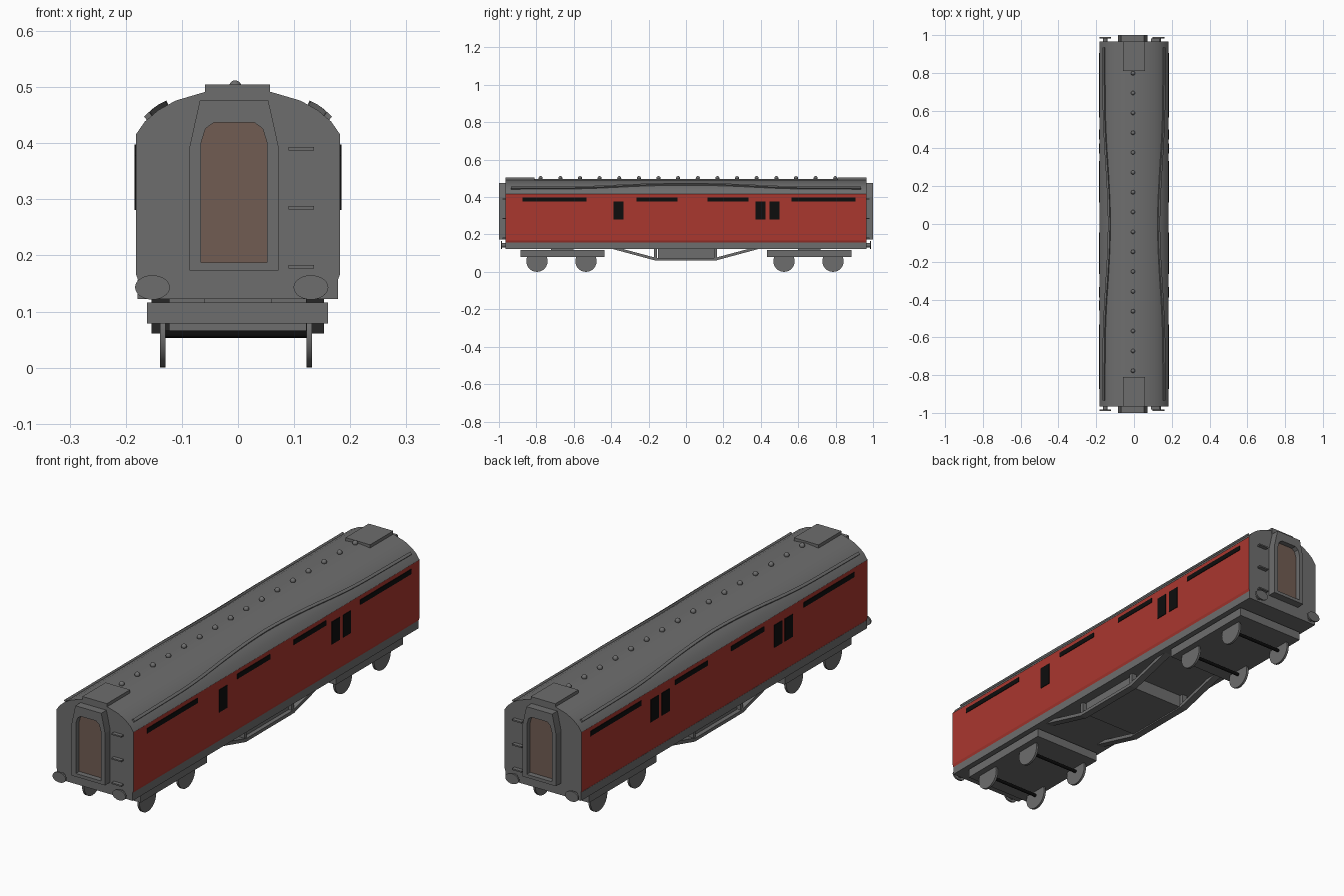
import bpy, bmesh, math
from mathutils import Vector, Matrix

if "Cube" in bpy.data.objects:
    bpy.data.objects.remove(bpy.data.objects["Cube"])


def material(name, rgb):
    m = bpy.data.materials.new(name)
    m.diffuse_color = (*rgb, 1)
    m.use_nodes = True
    m.node_tree.nodes["Principled BSDF"].inputs["Base Color"].default_value = m.diffuse_color
    return m


GREY = material("mid grey", (0.155, 0.155, 0.155))
RED = material("carriage red", (0.40, 0.038, 0.028))
BLACK = material("black", (0.004, 0.004, 0.004))
BROWN = material("door brown", (0.165, 0.108, 0.086))


def finish(name, bm, mat, smooth=False):
    bmesh.ops.recalc_face_normals(bm, faces=bm.faces)
    me = bpy.data.meshes.new(name)
    bm.to_mesh(me)
    bm.free()
    me.materials.append(mat)
    if smooth:
        for p in me.polygons:
            p.use_smooth = True
        me.set_sharp_from_angle(angle=math.radians(28))
    ob = bpy.data.objects.new(name, me)
    bpy.context.collection.objects.link(ob)
    return ob


def box(name, x, y, z, mat=GREY):
    bm = bmesh.new()
    bmesh.ops.create_cube(bm, size=1)
    for v in bm.verts:
        for i, r in enumerate((x, y, z)):
            v.co[i] = (r[0] + r[1]) / 2 + v.co[i] * (r[1] - r[0])
    return finish(name, bm, mat)


def prism(name, pts, y0, y1, mat=GREY, smooth=False, along_x=False):
    """Extrude a closed profile along y (or along x)."""
    bm = bmesh.new()
    place = (lambda a, z, t: (t, a, z)) if along_x else (lambda a, z, t: (a, t, z))
    f = bm.faces.new([bm.verts.new(place(a, z, y0)) for a, z in pts])
    g = bmesh.ops.extrude_face_region(bm, geom=[f])
    d = Vector(place(0, 0, y1 - y0))
    bmesh.ops.translate(bm, vec=d, verts=[v for v in g["geom"] if isinstance(v, bmesh.types.BMVert)])
    return finish(name, bm, mat, smooth)


def cylinder(name, centre, r, length, axis, mat=GREY, squash=1.0, segs=28):
    bm = bmesh.new()
    bmesh.ops.create_cone(bm, cap_ends=True, segments=segs, radius1=r, radius2=r, depth=length)
    rot = Matrix.Rotation(math.pi / 2, 4, 'Y' if axis == 'X' else 'X')
    bm.transform(Matrix.Translation(centre) @ Matrix.Diagonal((1, 1, squash, 1)) @ rot)
    return finish(name, bm, mat, True)


def mirrored(half):
    return half + [(-x, z) for x, z in reversed(half) if x > 0]


# Body with arched roof; only the upright sides are red
ROOF = [(0.182, 0.4155), (0.166, 0.4386), (0.142, 0.459), (0.111, 0.476), (0.06, 0.491), (0, 0.497)]
body = prism("body_and_roof", mirrored([(0.178, 0.156), (0.182, 0.167)] + ROOF), -0.965, 0.965, smooth=True)
body.data.materials.append(RED)
for p in body.data.polygons:
    if abs(p.normal.x) > 0.9 and p.center.z < 0.42:
        p.material_index = 1
        p.use_smooth = False

# Underframe sill
box("underframe", (-0.179, 0.178), (-0.965, 0.965), (0.122, 0.157))

# Windows: plates on both sides
LONG = [(-0.874, -0.532), (-0.265, -0.045), (0.115, 0.334), (0.564, 0.906)]
TALL = [(-0.388, -0.334), (0.372, 0.425), (0.447, 0.5)]
for s, tall in ((1, TALL), (-1, TALL + [(-0.459, -0.405)])):
    xs = sorted((s * 0.178, s * 0.1845))
    for y in LONG:
        box("long_window", xs, y, (0.377, 0.398), BLACK)
    for y in tall:
        box("tall_window", xs, y, (0.281, 0.377), BLACK)


def roof_z(x):
    for (xa, za), (xb, zb) in zip(ROOF, ROOF[1:]):
        if xb <= x <= xa:
            return za + (zb - za) * (xa - x) / (xa - xb)


# Rain strips that bow up toward the middle of the roof
for s in (-1, 1):
    bm = bmesh.new()
    rings = []
    for i in range(41):
        y = -0.935 + 1.87 * i / 40
        x = 0.158 - 0.006 * (0.94 - abs(y))
        if abs(y) < 0.65:
            x -= 0.023 * (0.5 + 0.5 * math.cos(math.pi * y / 0.65))
        c = Vector((x, y, roof_z(x)))
        t = Vector((roof_z(x - 0.01) - roof_z(x + 0.01), 0, 0.02)).normalized()
        u = Vector((-t.z, 0, t.x))
        ring = [c + u * a + t * b for a, b in ((-0.006, -0.006), (0.006, -0.006), (0.006, 0.008), (-0.006, 0.008))]
        rings.append([bm.verts.new((s * p.x, p.y, p.z)) for p in ring])
    for a, b in zip(rings, rings[1:]):
        for k in range(4):
            bm.faces.new((a[k], a[(k + 1) % 4], b[(k + 1) % 4], b[k]))
    bm.faces.new(rings[0])
    bm.faces.new(rings[-1])
    finish("roof_rain_strip", bm, GREY)

# Row of domed roof vents
for i in range(16):
    bm = bmesh.new()
    bmesh.ops.create_uvsphere(bm, u_segments=12, v_segments=8, radius=0.011)
    bmesh.ops.translate(bm, vec=(-0.005, -0.777 + 0.105 * i, 0.501), verts=bm.verts)
    finish("roof_vent", bm, GREY, True)

# Corridor end frame profile (outer and inner outlines)
GX = -0.007
OUTER = mirrored([(0.079, 0.173), (0.079, 0.395), (0.070, 0.436), (0.061, 0.476)])
INNER = mirrored([(0.059, 0.187), (0.059, 0.40), (0.051, 0.426), (0.036, 0.437)])

for s in (-1, 1):
    # Corridor connection frame with opening
    bm = bmesh.new()
    loops = [[bm.verts.new((GX + x, s * y, z)) for x, z in prof]
             for prof, y in ((OUTER, 0.955), (OUTER, 1.0), (INNER, 1.0), (INNER, 0.955))]
    for j in range(4):
        a, b = loops[j], loops[(j + 1) % 4]
        for k in range(8):
            n = (k + 1) % 8
            bm.faces.new((a[k], a[n], b[n], b[k]))
    finish("corridor_frame", bm, GREY)
    # Recessed door
    prism("corridor_door", [(GX + x, z) for x, z in INNER], s * 0.968, s * 0.977, BROWN)
    # Raised roof pad at each end
    ys = sorted((s * 0.81, s * 0.966))
    box("roof_end_pad", (-0.0587, 0.057), ys, (0.478, 0.505))
    # Buffers with oval heads
    for x in (-0.1525, 0.13):
        cylinder("buffer_stem", (x, s * 0.968, 0.143), 0.012, 0.03, 'Y')
        cylinder("buffer_head", (x, s * 0.986, 0.143), 0.031, 0.007, 'Y', squash=0.7)
    # End footsteps
    for z in (0.18, 0.285, 0.39):
        box("end_step", (0.09, 0.135), sorted((s * 0.96, s * 0.982)), (z - 0.003, z + 0.003))

# Bogies: slab, pivot, wheels and axles
for y0, y1, wheels in ((-0.886, -0.436, (-0.797, -0.535)), (0.432, 0.886, (0.524, 0.786))):
    box("bogie_frame", (-0.162, 0.16), (y0, y1), (0.079, 0.1165))
    mid = (y0 + y1) / 2
    box("bogie_pivot", (-0.06, 0.06), (mid - 0.06, mid + 0.06), (0.11, 0.125))
    for y in wheels:
        for x in (-0.134, 0.127):
            cylinder("wheel", (x, y, 0.057), 0.057, 0.01, 'X')
        cylinder("axle", (-0.0035, y, 0.0595), 0.007, 0.255, 'X', BLACK, segs=12)

# Truss bars and equipment box under the middle
TRUSS = [(-0.395, 0.123), (-0.165, 0.061), (0.16, 0.061), (0.39, 0.123),
         (0.335, 0.123), (0.155, 0.075), (-0.16, 0.075), (-0.34, 0.123)]
for x0 in (-0.154, 0.121):
    prism("truss_bar", TRUSS, x0, x0 + 0.032, along_x=True)
    for y in (-0.162, 0.157):
        box("truss_post", (x0 + 0.004, x0 + 0.028), (y - 0.008, y + 0.008), (0.068, 0.123))
box("underfloor_box", (-0.135, 0.135), (-0.15, 0.15), (0.0665, 0.123))
